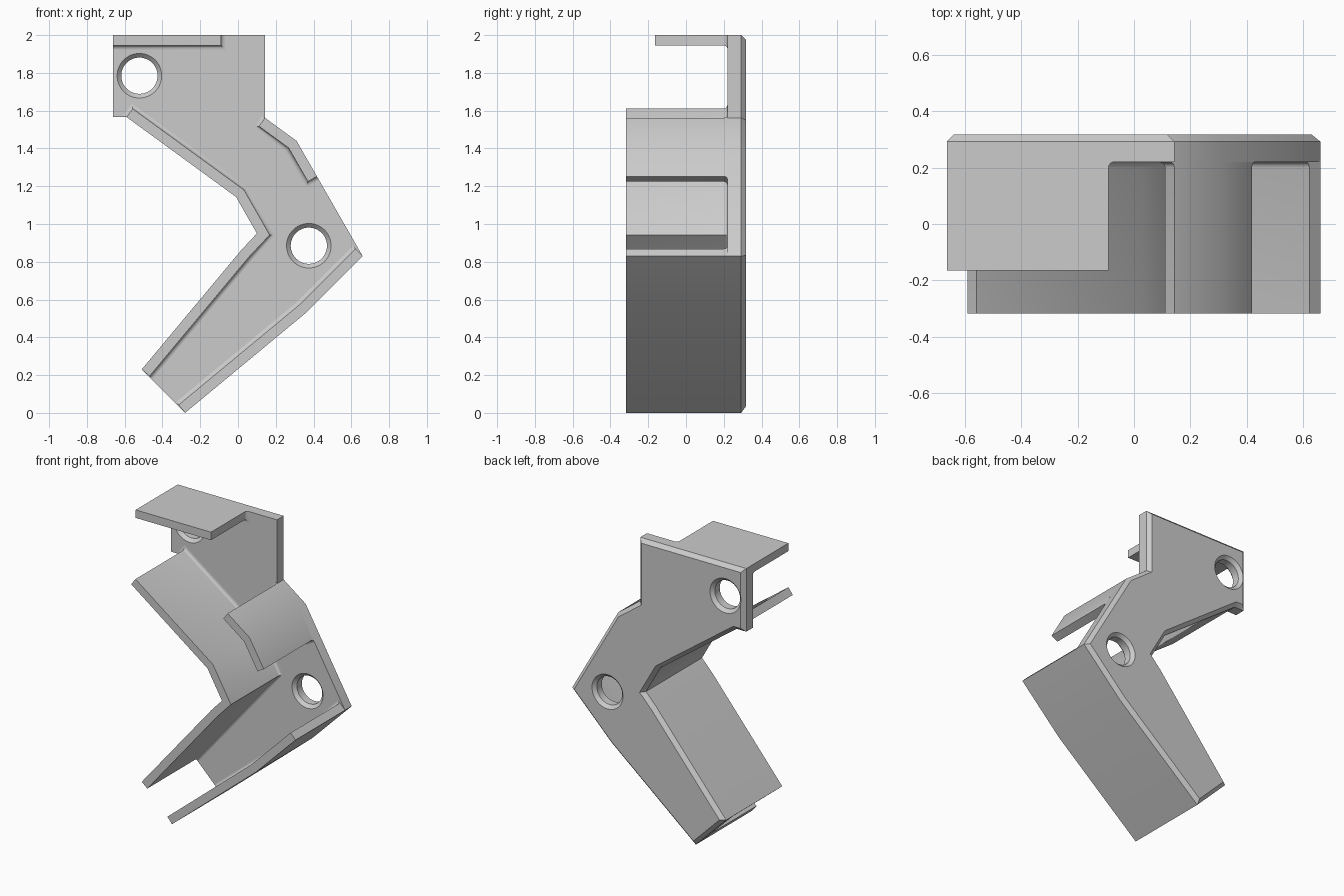
import bpy, bmesh, math
from mathutils import Vector

if "Cube" in bpy.data.objects:
    bpy.data.objects.remove(bpy.data.objects["Cube"], do_unlink=True)

FRONT, FACE, BACK = -0.317, 0.22, 0.317
CHAMFER, FILLET, WALL = 0.025, 0.02, 0.055

grey = bpy.data.materials.new("plain grey")
grey.use_nodes = True
grey.diffuse_color = (0.6, 0.6, 0.6, 1)
grey.node_tree.nodes["Principled BSDF"].inputs["Base Color"].default_value = (0.6, 0.6, 0.6, 1)


def inset(points, dist, closed):
    """Mitred offset towards the right-hand side of the path."""
    pts = [Vector(p) for p in points]
    n = len(pts)
    result = []
    for i, p in enumerate(pts):
        dirs = []
        if closed or i > 0:
            dirs.append((p - pts[i - 1]).normalized())
        if closed or i < n - 1:
            dirs.append((pts[(i + 1) % n] - p).normalized())
        normals = [Vector((d.y, -d.x)) for d in dirs]
        m = (normals[0] + normals[-1]).normalized()
        result.append(p + m * dist / m.dot(normals[0]))
    return result


def loft(name, sections, cap_end=True):
    """Skin matching (x, z) loops placed at successive y depths."""
    bm = bmesh.new()
    rings = [[bm.verts.new((p[0], y, p[1])) for p in loop] for y, loop in sections]
    for a, b in zip(rings, rings[1:]):
        for i in range(len(a)):
            j = (i + 1) % len(a)
            bm.faces.new((a[i], a[j], b[j], b[i]))
    bm.faces.new(rings[0])
    if cap_end:
        bm.faces.new(rings[-1])
    bmesh.ops.recalc_face_normals(bm, faces=bm.faces)
    mesh = bpy.data.meshes.new(name)
    bm.to_mesh(mesh)
    bm.free()
    ob = bpy.data.objects.new(name, mesh)
    bpy.context.collection.objects.link(ob)
    mesh.materials.append(grey)
    return ob


def activate(ob):
    bpy.ops.object.select_all(action='DESELECT')
    ob.select_set(True)
    bpy.context.view_layer.objects.active = ob


def flange(name, path, front, free_start, free_end):
    """Wall along the plate edge, blending into the plate with a fillet."""
    pts = [Vector(p) for p in path]
    t0 = (pts[0] - pts[1]).normalized()
    t1 = (pts[-1] - pts[-2]).normalized()

    def section(grow):
        outer = list(pts)
        if free_start:
            outer[0] = pts[0] + t0 * grow
        if free_end:
            outer[-1] = pts[-1] + t1 * grow
        return outer + inset(outer, WALL + grow, False)[::-1]

    sections = [(front, section(0))]
    for k in range(5):
        a = k / 4 * math.pi / 2
        sections.append((FACE - FILLET * (1 - math.sin(a)),
                         section(FILLET * (1 - math.cos(a)))))
    return loft(name, sections, cap_end=False)


# Plate edge runs, clockwise seen from the front
top_run = [(-0.663, 2.0), (0.143, 2.0)]
shoulder_run = [(0.143, 1.562), (0.31, 1.44)]
lower_run = [(0.66, 0.83), (0.36, 0.53), (-0.28, 0.0)]
inner_run = [(-0.51, 0.23), (0.02, 0.865), (0.1, 0.95), (-0.01, 1.143), (-0.59, 1.566)]
outline = top_run + shoulder_run + lower_run + inner_run + [(-0.663, 1.566)]

# Back plate with chamfered rear edge
plate = loft("back_plate", [(FACE, outline), (BACK - CHAMFER, outline),
                            (BACK, inset(outline, CHAMFER, True))])

# Countersunk bolt holes
for hx, hz in [(-0.522, 1.785), (0.375, 0.885)]:
    def circle(r):
        return [(hx + r * math.cos(i * math.tau / 48), hz + r * math.sin(i * math.tau / 48))
                for i in range(48)]
    profile = [(FACE - 0.01, 0.128), (FACE + 0.022, 0.096),
               (BACK - 0.022, 0.096), (BACK + 0.01, 0.128)]
    cutter = loft("hole_cutter", [(y, circle(r)) for y, r in profile])
    cutter.hide_render = True
    cut = plate.modifiers.new("bolt_hole", 'BOOLEAN')
    cut.operation = 'DIFFERENCE'
    cut.solver = 'EXACT'
    cut.object = cutter
    activate(plate)
    bpy.ops.object.modifier_apply(modifier=cut.name)
    bpy.data.objects.remove(cutter, do_unlink=True)

# Flanges standing forward from the plate
parts = [
    plate,
    flange("top_flange", [top_run[0], (-0.09, 2.0)], -0.165, False, True),
    flange("shoulder_flange", shoulder_run + [(0.418, 1.252)], FRONT, True, True),
    flange("lower_flange", lower_run, FRONT, False, False),
    flange("inner_flange", inner_run, FRONT, False, True),
]
for ob in parts:
    activate(ob)
    bpy.ops.object.shade_smooth_by_angle(angle=math.radians(30))
